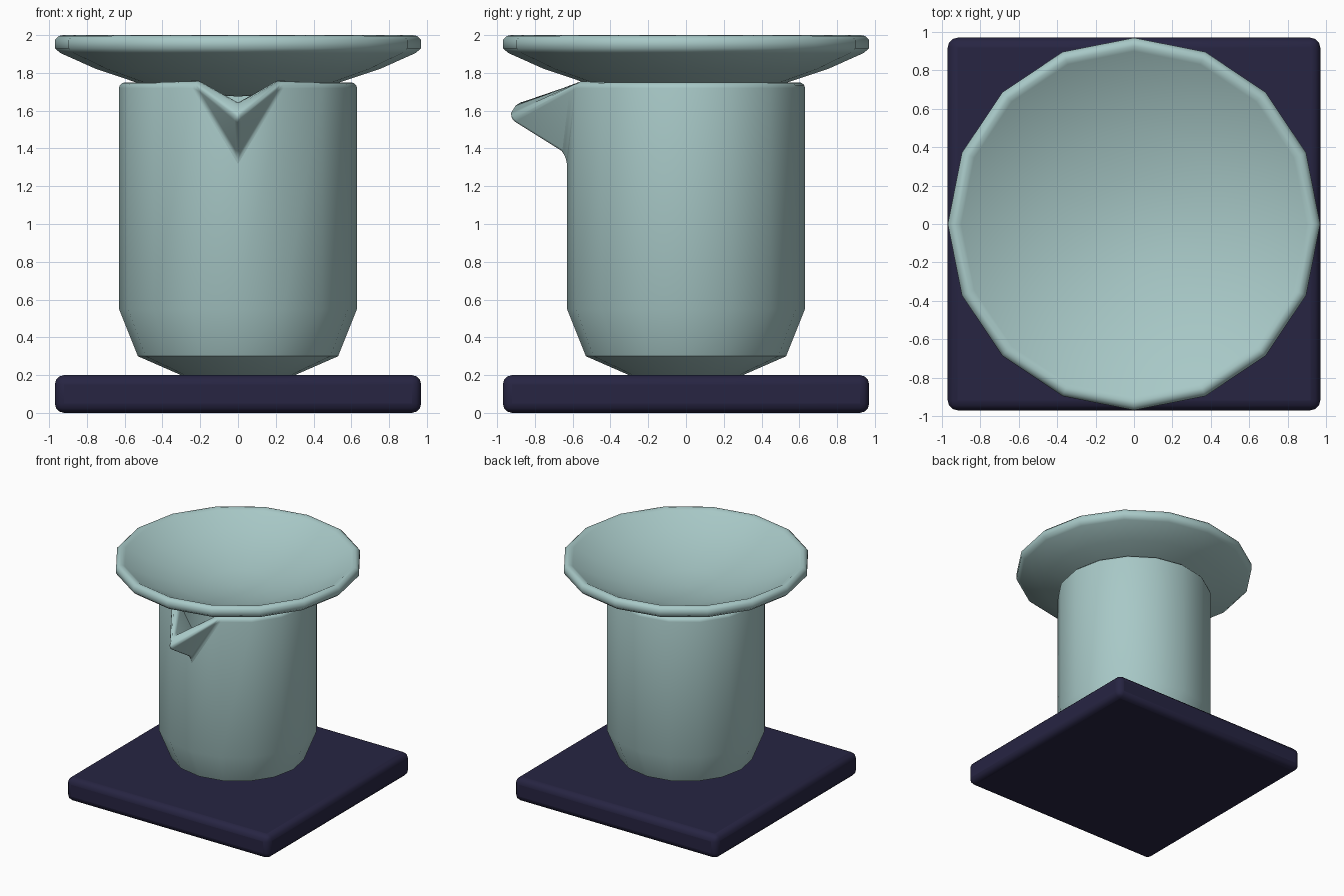
import bpy, bmesh, math

if "Cube" in bpy.data.objects:
    bpy.data.objects.remove(bpy.data.objects["Cube"])

SIDES = 16


def material(name, rgb):
    m = bpy.data.materials.new(name)
    m.diffuse_color = (*rgb, 1)
    m.use_nodes = True
    m.node_tree.nodes["Principled BSDF"].inputs["Base Color"].default_value = m.diffuse_color
    return m


TEAL = material("pale teal", (0.39, 0.58, 0.57))
NAVY = material("dark navy", (0.020, 0.018, 0.055))


def finish(bm, name, mat, angle, thickness=0, bevel=0):
    bmesh.ops.recalc_face_normals(bm, faces=bm.faces)
    me = bpy.data.meshes.new(name)
    bm.to_mesh(me)
    bm.free()
    ob = bpy.data.objects.new(name, me)
    bpy.context.collection.objects.link(ob)
    me.materials.append(mat)
    if thickness:
        s = ob.modifiers.new("wall", 'SOLIDIFY')
        s.thickness, s.offset, s.use_even_offset = thickness, -1, True
    if bevel:
        b = ob.modifiers.new("rounding", 'BEVEL')
        b.width, b.segments, b.limit_method = bevel, 3, 'ANGLE'
        b.angle_limit = math.radians(50)
    bpy.ops.object.select_all(action='DESELECT')
    ob.select_set(True)
    bpy.context.view_layer.objects.active = ob
    bpy.ops.object.shade_smooth_by_angle(angle=math.radians(angle))
    return ob


def ring(bm, r, z):
    # index 0 is the front corner
    return [bm.verts.new((r * math.sin(a), -r * math.cos(a), z))
            for a in (i * math.tau / SIDES for i in range(SIDES))]


def bridge(bm, lo, hi):
    for i in range(SIDES):
        j = (i + 1) % SIDES
        bm.faces.new((lo[i], lo[j], hi[j], hi[i]))


# square base slab
bm = bmesh.new()
bmesh.ops.create_cube(bm, size=1)
for v in bm.verts:
    v.co = (v.co.x * 1.94, v.co.y * 1.94, v.co.z * 0.2 + 0.1)
finish(bm, "base", NAVY, 40, bevel=0.05)

# cup shell with its front rim corner drawn out into a V spout
bm = bmesh.new()
rings = [ring(bm, r, z) for r, z in ((0.29, 0.195), (0.53, 0.30), (0.63, 0.55), (0.63, 1.75))]
bm.faces.new(rings[0])
for lo, hi in zip(rings, rings[1:]):
    bridge(bm, lo, hi)
top = rings[-1]
apex = top[0]
apex.co.z = 1.35
tip = bm.verts.new((0, -0.95, 1.55))
bm.faces.new((apex, top[1], tip))
bm.faces.new((top[-1], apex, tip))
finish(bm, "cup", TEAL, 35, thickness=0.07, bevel=0.03)

# shallow dish resting in the cup
bm = bmesh.new()
profile = ((0.28, 1.69), (0.54, 1.75), (0.75, 1.82), (0.94, 1.905), (0.97, 1.93), (0.97, 1.975),
           (0.95, 1.995), (0.925, 2.0), (0.90, 1.985), (0.72, 1.895), (0.50, 1.82), (0.25, 1.765))
rings = [ring(bm, r, z) for r, z in profile]
for lo, hi in zip(rings, rings[1:]):
    bridge(bm, lo, hi)
for loop, z in ((rings[0], 1.675), (rings[-1], 1.745)):
    c = bm.verts.new((0, 0, z))
    for i in range(SIDES):
        bm.faces.new((loop[i], loop[(i + 1) % SIDES], c))
finish(bm, "dish", TEAL, 50)
